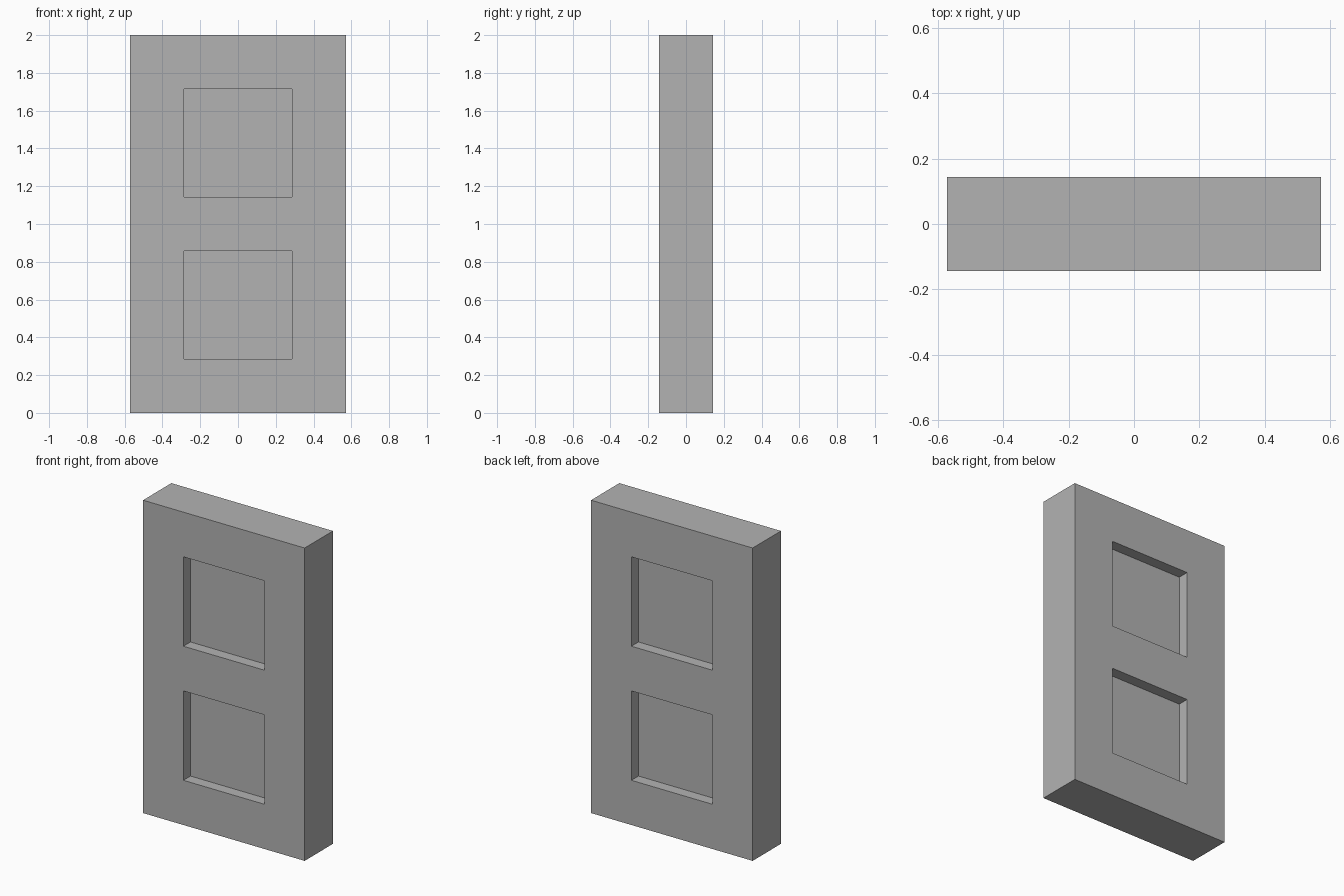
import bpy
import bmesh
from mathutils import Vector

cube = bpy.data.objects.get("Cube")
if cube:
    bpy.data.objects.remove(cube, do_unlink=True)

UNIT = 2 / 14                        # the panel is laid out on a 14-unit height
WIDTH, DEPTH, HEIGHT = 8 * UNIT, 2 * UNIT, 14 * UNIT
HALF_OPENING = 2 * UNIT
OPENINGS = [(2 * UNIT, 6 * UNIT), (8 * UNIT, 12 * UNIT)]
RECESS = UNIT / 2


def make_material(name, color):
    mat = bpy.data.materials.new(name)
    mat.use_nodes = True
    mat.diffuse_color = color
    mat.node_tree.nodes["Principled BSDF"].inputs["Base Color"].default_value = color
    return mat


def cut(bm, point, normal):
    bmesh.ops.bisect_plane(bm, geom=bm.verts[:] + bm.edges[:] + bm.faces[:],
                           plane_co=point, plane_no=normal)


def in_opening(face):
    c = face.calc_center_median()
    return (abs(face.normal.y) > 0.9 and abs(c.x) < HALF_OPENING
            and any(low < c.z < high for low, high in OPENINGS))


# Solid slab standing on the ground
bm = bmesh.new()
bmesh.ops.create_cube(bm, size=1)
bmesh.ops.scale(bm, vec=(WIDTH, DEPTH, HEIGHT), verts=bm.verts)
bmesh.ops.translate(bm, vec=(0, 0, HEIGHT / 2), verts=bm.verts)

# Outline the two square openings
for x in (-HALF_OPENING, HALF_OPENING):
    cut(bm, (x, 0, 0), (1, 0, 0))
for opening in OPENINGS:
    for z in opening:
        cut(bm, (0, 0, z), (0, 0, 1))

# Sink the squares into both the front and the back
bm.normal_update()
for face in [f for f in bm.faces if in_opening(f)]:
    inward = Vector(face.normal) * -RECESS
    new = bmesh.ops.extrude_discrete_faces(bm, faces=[face])["faces"][0]
    bmesh.ops.translate(bm, vec=inward, verts=new.verts)
bmesh.ops.recalc_face_normals(bm, faces=bm.faces)

mesh = bpy.data.meshes.new("recessed_panel")
bm.to_mesh(mesh)
bm.free()
panel = bpy.data.objects.new("recessed_panel", mesh)
bpy.context.collection.objects.link(panel)
mesh.materials.append(make_material("plain_grey", (0.45, 0.45, 0.45, 1)))
